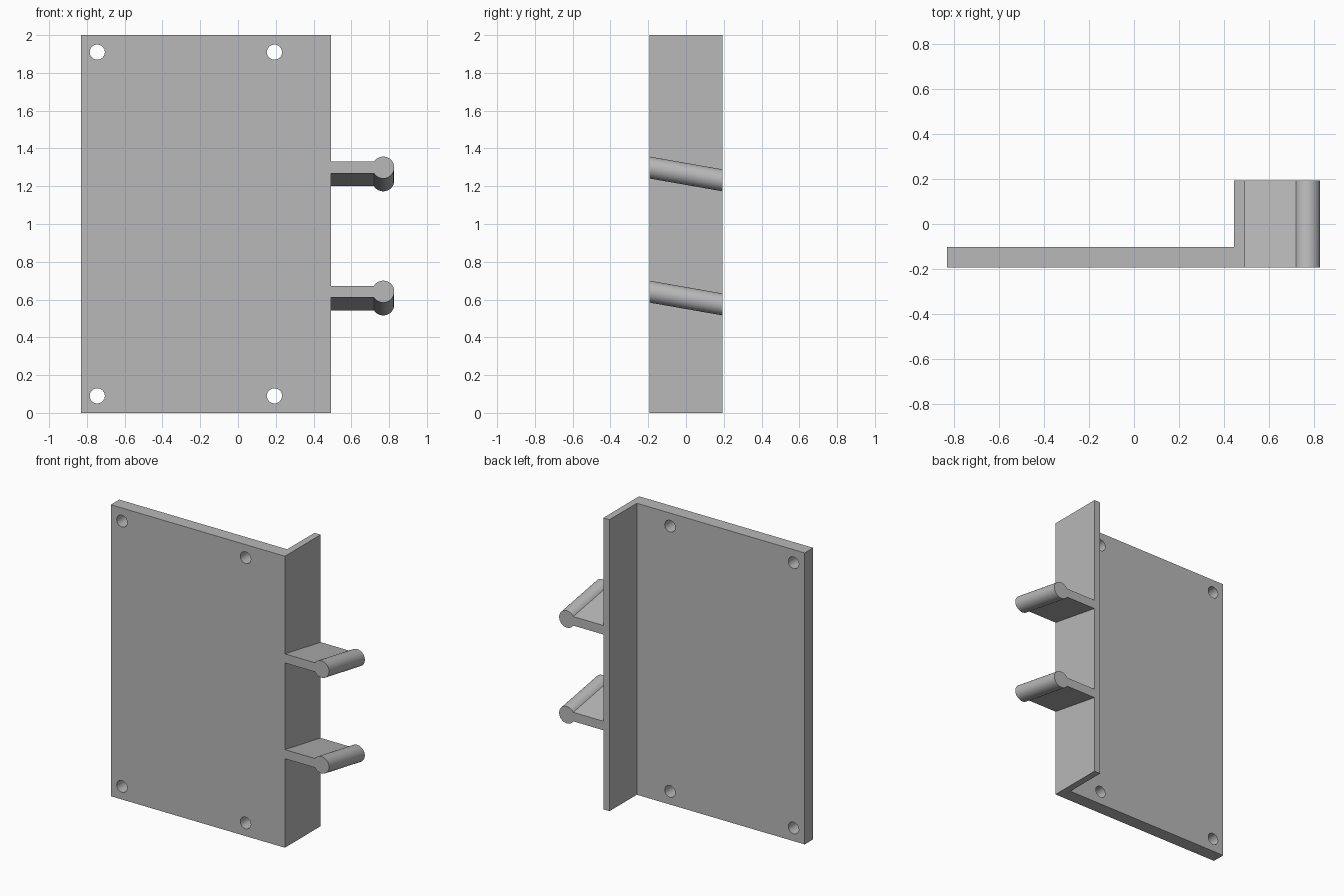
import bpy, bmesh, math
from mathutils import Vector

if "Cube" in bpy.data.objects:
    bpy.data.objects.remove(bpy.data.objects["Cube"])

LEFT, RIGHT = 0.492, -0.83       # plate edges in x
FRONT, BACK = -0.194, 0.194      # depth limits in y
HEIGHT = 2.0

grey = bpy.data.materials.new("plain grey")
grey.use_nodes = True
grey.diffuse_color = (0.48, 0.48, 0.48, 1)
grey.node_tree.nodes["Principled BSDF"].inputs["Base Color"].default_value = (0.48, 0.48, 0.48, 1)


def extrude_profile(name, points, offset):
    """Closed prism made by sweeping a flat outline along an offset."""
    bm = bmesh.new()
    face = bm.faces.new([bm.verts.new(p) for p in points])
    swept = bmesh.ops.extrude_face_region(bm, geom=[face], use_keep_orig=True)
    moved = [v for v in swept["geom"] if isinstance(v, bmesh.types.BMVert)]
    bmesh.ops.translate(bm, verts=moved, vec=Vector(offset))
    bmesh.ops.recalc_face_normals(bm, faces=bm.faces)
    mesh = bpy.data.meshes.new(name)
    bm.to_mesh(mesh)
    bm.free()
    mesh.materials.append(grey)
    obj = bpy.data.objects.new(name, mesh)
    bpy.context.collection.objects.link(obj)
    return obj


def make_active(obj):
    bpy.ops.object.select_all(action='DESELECT')
    obj.select_set(True)
    bpy.context.view_layer.objects.active = obj


# L-shaped plate with its side flange
inner_x, inner_y = 0.445, -0.102
outline = [(RIGHT, FRONT), (LEFT, FRONT), (LEFT, BACK),
           (inner_x, BACK), (inner_x, inner_y), (RIGHT, inner_y)]
plate = extrude_profile("mounting_plate", [(x, y, 0) for x, y in outline], (0, 0, HEIGHT))

# Four screw holes through the plate
for x in (-0.745, 0.193):
    for z in (0.09, HEIGHT - 0.09):
        ring = [(x + 0.04 * math.cos(a), FRONT - 0.05, z + 0.04 * math.sin(a))
                for a in (math.tau * i / 32 for i in range(32))]
        cutter = extrude_profile("hole_cutter", ring, (0, 0.2, 0))
        cutter.hide_render = True
        cut = plate.modifiers.new("screw_hole", 'BOOLEAN')
        cut.operation, cut.solver, cut.object = 'DIFFERENCE', 'EXACT', cutter
        make_active(plate)
        bpy.ops.object.modifier_apply(modifier=cut.name)
        bpy.data.objects.remove(cutter)
make_active(plate)
bpy.ops.object.shade_smooth_by_angle(angle=math.radians(30))

# Sloping hooks: thin web ending in a round bead, dropping toward the back
bead_x, bead_r, web_half, steps = 0.769, 0.058, 0.031, 40
for label, z in (("upper", 1.299), ("lower", 0.642)):
    start = math.pi - math.asin(web_half / bead_r)
    arc = [start - 2 * start * i / steps for i in range(steps + 1)]
    points = [(LEFT, FRONT, z - web_half), (LEFT, FRONT, z + web_half)]
    points += [(bead_x + bead_r * math.cos(a), FRONT, z + bead_r * math.sin(a)) for a in arc]
    hook = extrude_profile(label + "_hook", points, (0, BACK - FRONT, -0.068))
    make_active(hook)
    bpy.ops.object.shade_smooth_by_angle(angle=math.radians(25))
